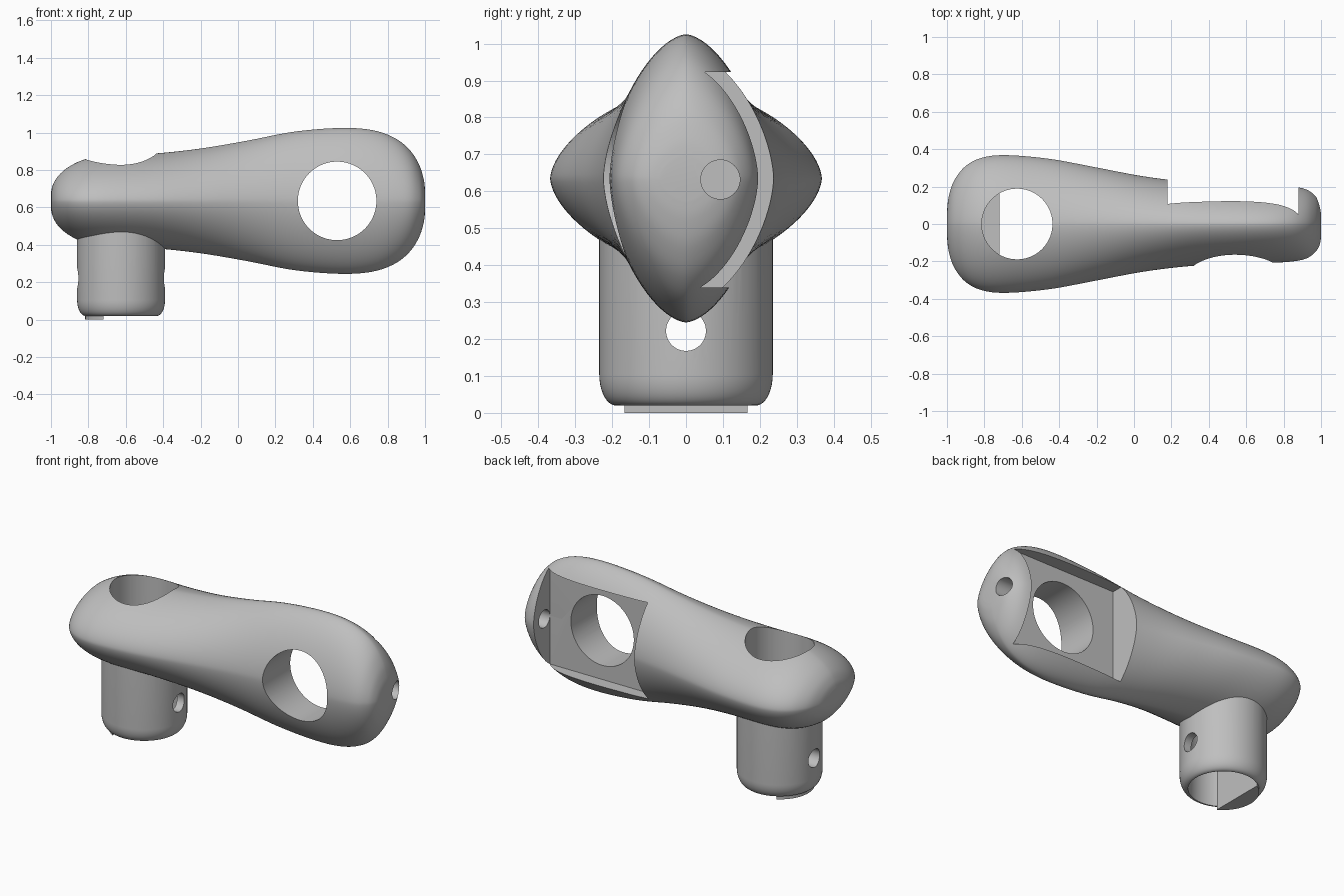
import bpy, bmesh, math
from mathutils import Matrix, Vector

cube = bpy.data.objects.get("Cube")
if cube:
    bpy.data.objects.remove(cube, do_unlink=True)

MID = 0.635      # height of the arm's axis
POST_X = -0.625  # vertical bore axis

grey = bpy.data.materials.new("plain grey")
grey.use_nodes = True
colour = (0.52, 0.52, 0.52, 1)
grey.diffuse_color = colour
grey.node_tree.nodes["Principled BSDF"].inputs["Base Color"].default_value = colour


def finish(name, bm):
    bmesh.ops.recalc_face_normals(bm, faces=bm.faces)
    mesh = bpy.data.meshes.new(name)
    bm.to_mesh(mesh)
    bm.free()
    mesh.materials.append(grey)
    obj = bpy.data.objects.new(name, mesh)
    bpy.context.collection.objects.link(obj)
    return obj


def loft(name, rings):
    """Skin a list of closed rings and cap both ends."""
    bm = bmesh.new()
    loops = [[bm.verts.new(p) for p in ring] for ring in rings]
    for a, b in zip(loops, loops[1:]):
        for i in range(len(a)):
            j = (i + 1) % len(a)
            bm.faces.new((a[i], a[j], b[j], b[i]))
    bm.faces.new(loops[0])
    bm.faces.new(loops[-1])
    return finish(name, bm)


def cylinder(name, centre, radius, length, axis="Z"):
    turn = {"X": Matrix.Rotation(math.pi / 2, 4, "Y"),
            "Y": Matrix.Rotation(math.pi / 2, 4, "X"),
            "Z": Matrix.Identity(4)}[axis]
    bm = bmesh.new()
    bmesh.ops.create_cone(bm, cap_ends=True, segments=72, radius1=radius,
                          radius2=radius, depth=length,
                          matrix=Matrix.Translation(centre) @ turn)
    return finish(name, bm)


def box(name, low, high):
    low, high = Vector(low), Vector(high)
    bm = bmesh.new()
    bmesh.ops.create_cube(bm, size=1, matrix=Matrix.Translation((low + high) / 2)
                          @ Matrix.Diagonal((*(high - low), 1)))
    return finish(name, bm)


def combine(target, tool, operation):
    mod = target.modifiers.new(operation, "BOOLEAN")
    mod.operation = operation
    mod.solver = "EXACT"
    mod.object = tool
    bpy.context.view_layer.objects.active = target
    bpy.ops.object.modifier_apply(modifier=mod.name)
    bpy.data.objects.remove(tool, do_unlink=True)


def catmull(p0, p1, p2, p3, t):
    return 0.5 * (2 * p1 + (p2 - p0) * t + (2 * p0 - 5 * p1 + 4 * p2 - p3) * t * t
                  + (3 * p1 - p0 - 3 * p2 + p3) * t ** 3)


def section(x, half_y, half_z, sides=96, power=1.65):
    """Soft diamond cross-section."""
    ring = []
    for i in range(sides):
        a = 2 * math.pi * i / sides
        c, s = math.cos(a), math.sin(a)
        ring.append((x, half_y * math.copysign(abs(c) ** (2 / power), c),
                     MID + half_z * math.copysign(abs(s) ** (2 / power), s)))
    return ring


# Arm: wide and flat at one end, tall and thin at the other
stations = [Vector(s) for s in (
    (-1, 0.07, 0.045), (-0.99, 0.15, 0.085), (-0.96, 0.235, 0.135),
    (-0.9, 0.31, 0.185), (-0.81, 0.355, 0.225), (-0.68, 0.368, 0.245),
    (-0.45, 0.348, 0.253), (-0.2, 0.302, 0.28), (0.05, 0.255, 0.322),
    (0.3, 0.225, 0.37), (0.55, 0.215, 0.39), (0.72, 0.208, 0.378),
    (0.84, 0.201, 0.335), (0.92, 0.185, 0.27), (0.97, 0.15, 0.19),
    (0.993, 0.11, 0.115), (1, 0.07, 0.06))]
padded = [stations[0]] + stations + [stations[-1]]
rings = []
for k in range(len(stations) - 1):
    for step in range(5):
        rings.append(section(*catmull(*padded[k:k + 4], step / 5)))
rings.append(section(*stations[-1]))
arm = loft("arm", rings)

# Post with a rounded lower edge
profile = [(0.19, 0.02)]
for i in range(11):
    a = math.pi / 2 * i / 10
    profile.append((0.19 + 0.045 * math.sin(a), 0.105 - 0.085 * math.cos(a)))
profile = profile[1:] + [(0.235, 0.6)]
post = loft("post", [[(POST_X + r * math.cos(2 * math.pi * i / 72),
                       r * math.sin(2 * math.pi * i / 72), z) for i in range(72)]
                     for r, z in profile])
combine(arm, post, "UNION")

# Vertical bore, with a flat-sided key left along its outer side
combine(arm, cylinder("bore", (POST_X, 0, 0.6), 0.189, 1.6), "DIFFERENCE")
key = cylinder("bore_key", (POST_X, 0, 0.21), 0.192, 0.42)
combine(key, box("key_trim", (-0.72, -0.3, -0.1), (-0.3, 0.3, 0.6)), "DIFFERENCE")
combine(arm, key, "UNION")

# Cross hole in the post, pocket in the back, main hole and end hole
combine(arm, cylinder("pin_hole", (POST_X, 0, 0.222), 0.054, 0.7, "X"), "DIFFERENCE")
combine(arm, box("pocket", (0.18, 0.04, 0.34), (0.88, 0.5, 0.923)), "DIFFERENCE")
combine(arm, cylinder("main_hole", (0.53, 0, MID), 0.21, 1, "Y"), "DIFFERENCE")
combine(arm, cylinder("end_hole", (0.95, 0.093, 0.632), 0.053, 0.3, "X"), "DIFFERENCE")

# Smooth shading with crisp cut edges
bpy.ops.object.select_all(action="DESELECT")
arm.select_set(True)
bpy.context.view_layer.objects.active = arm
bpy.ops.object.shade_smooth_by_angle(angle=math.radians(30))
